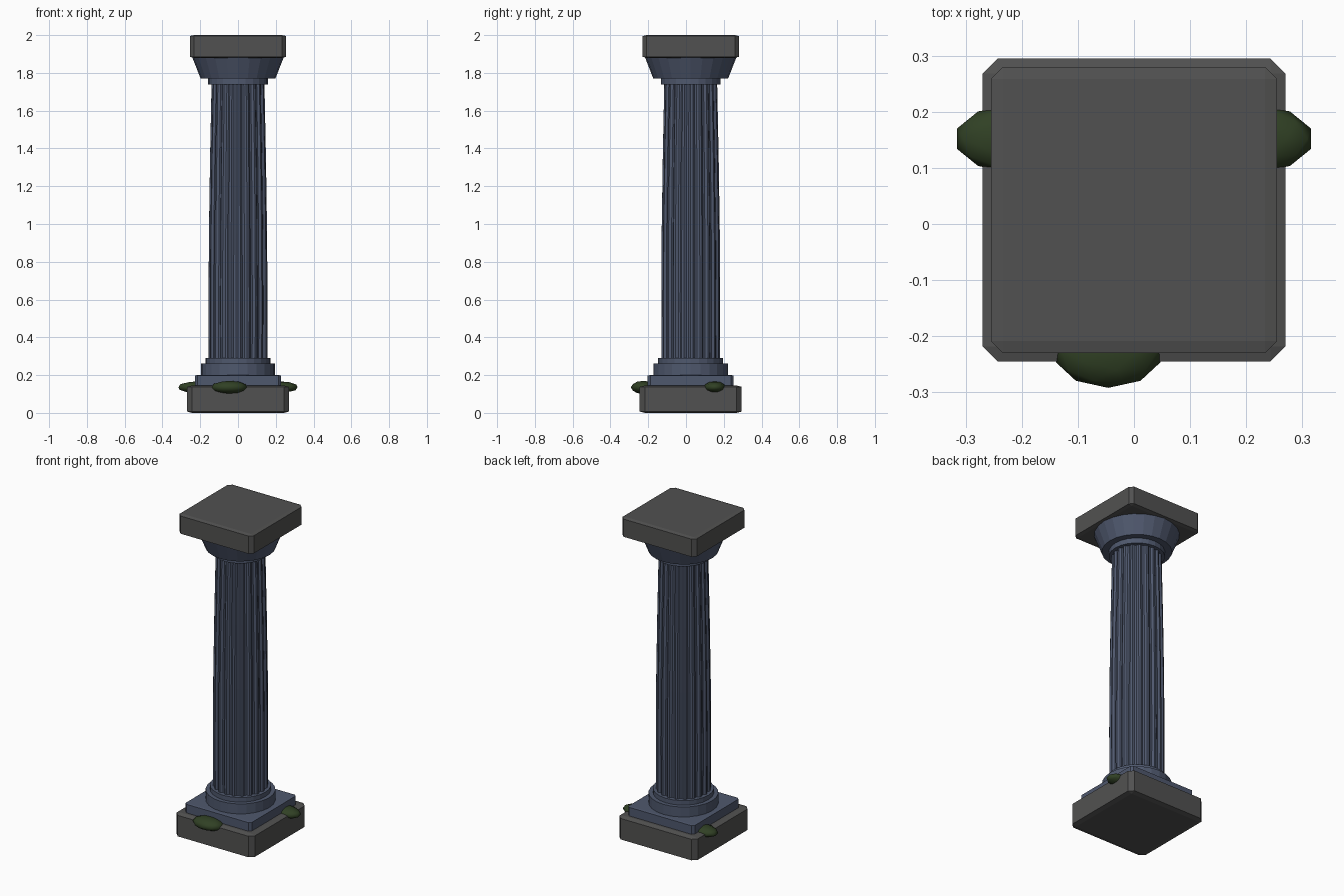
import bpy, bmesh, math
from mathutils import Vector

if "Cube" in bpy.data.objects:
    bpy.data.objects.remove(bpy.data.objects["Cube"])

CY = 0.025  # column axis sits slightly behind the origin


def material(name, rgb):
    m = bpy.data.materials.new(name)
    m.diffuse_color = (*rgb, 1)
    m.use_nodes = True
    m.node_tree.nodes["Principled BSDF"].inputs["Base Color"].default_value = m.diffuse_color
    return m


GREY = material("dark grey stone", (0.083, 0.083, 0.082))
BLUE = material("blue grey stone", (0.078, 0.098, 0.155))
MOSS = material("moss green", (0.030, 0.052, 0.018))


def finish(bm, name, mat, smooth=False):
    bmesh.ops.recalc_face_normals(bm, faces=bm.faces)
    for f in bm.faces:
        f.smooth = smooth
    me = bpy.data.meshes.new(name)
    bm.to_mesh(me)
    bm.free()
    me.materials.append(mat)
    ob = bpy.data.objects.new(name, me)
    bpy.context.collection.objects.link(ob)
    return ob


def slab(name, mat, width, z0, z1, bevel):
    """Square block; the bevel is proportional to each dimension."""
    bm = bmesh.new()
    bmesh.ops.create_cube(bm, size=1)
    bmesh.ops.bevel(bm, geom=bm.edges[:], offset=bevel, segments=1,
                    affect='EDGES', profile=0.5)
    bmesh.ops.scale(bm, vec=(width, width, z1 - z0), verts=bm.verts)
    bmesh.ops.translate(bm, vec=(0, CY, (z0 + z1) / 2), verts=bm.verts)
    return finish(bm, name, mat)


def lathe(name, mat, rings, n, wave=lambda i: 1.0):
    """Stack of (radius, z) rings, capped; wave scales the radius per side."""
    bm = bmesh.new()
    loops = []
    for r, z in rings:
        loops.append([bm.verts.new((r * wave(i) * math.cos(2 * math.pi * i / n),
                                    CY + r * wave(i) * math.sin(2 * math.pi * i / n), z))
                      for i in range(n)])
    for a, b in zip(loops, loops[1:]):
        for i in range(n):
            j = (i + 1) % n
            bm.faces.new((a[i], a[j], b[j], b[i]))
    bm.faces.new(loops[0])
    bm.faces.new(loops[-1])
    return finish(bm, name, mat)


def moss(name, loc, scale):
    bm = bmesh.new()
    bmesh.ops.create_icosphere(bm, subdivisions=2, radius=1)
    bmesh.ops.scale(bm, vec=scale, verts=bm.verts)
    bmesh.ops.translate(bm, vec=Vector(loc), verts=bm.verts)
    return finish(bm, name, MOSS, smooth=True)


# Base and plinth
slab("base_slab", GREY, 0.54, 0.0, 0.145, 0.05)
slab("plinth", BLUE, 0.455, 0.14, 0.20, 0.03)

# Base mouldings
lathe("lower_ring", BLUE, [(0.197, 0.195), (0.197, 0.262)], 24)
lathe("upper_ring", BLUE, [(0.172, 0.26), (0.172, 0.29)], 24)

# Fluted shaft with slight swelling
lathe("fluted_shaft", BLUE,
      [(0.155, 0.285), (0.156, 0.6), (0.154, 0.95), (0.148, 1.35), (0.140, 1.745)],
      80, lambda i: (1.0, 1.0, 0.93, 0.93)[i % 4])

# Capital
lathe("neck_ring", BLUE, [(0.158, 1.738), (0.158, 1.775)], 24)
lathe("capital_flare", BLUE, [(0.198, 1.77), (0.243, 1.885)], 24)
slab("top_slab", GREY, 0.51, 1.88, 2.0, 0.042)

# Moss clumps on the front and both sides
moss("moss_front", (-0.046, -0.226, 0.135), (0.098, 0.066, 0.035))
for side, label in ((-1, "left"), (1, "right")):
    moss("moss_" + label, (side * 0.218, 0.152, 0.136), (0.102, 0.060, 0.031))
